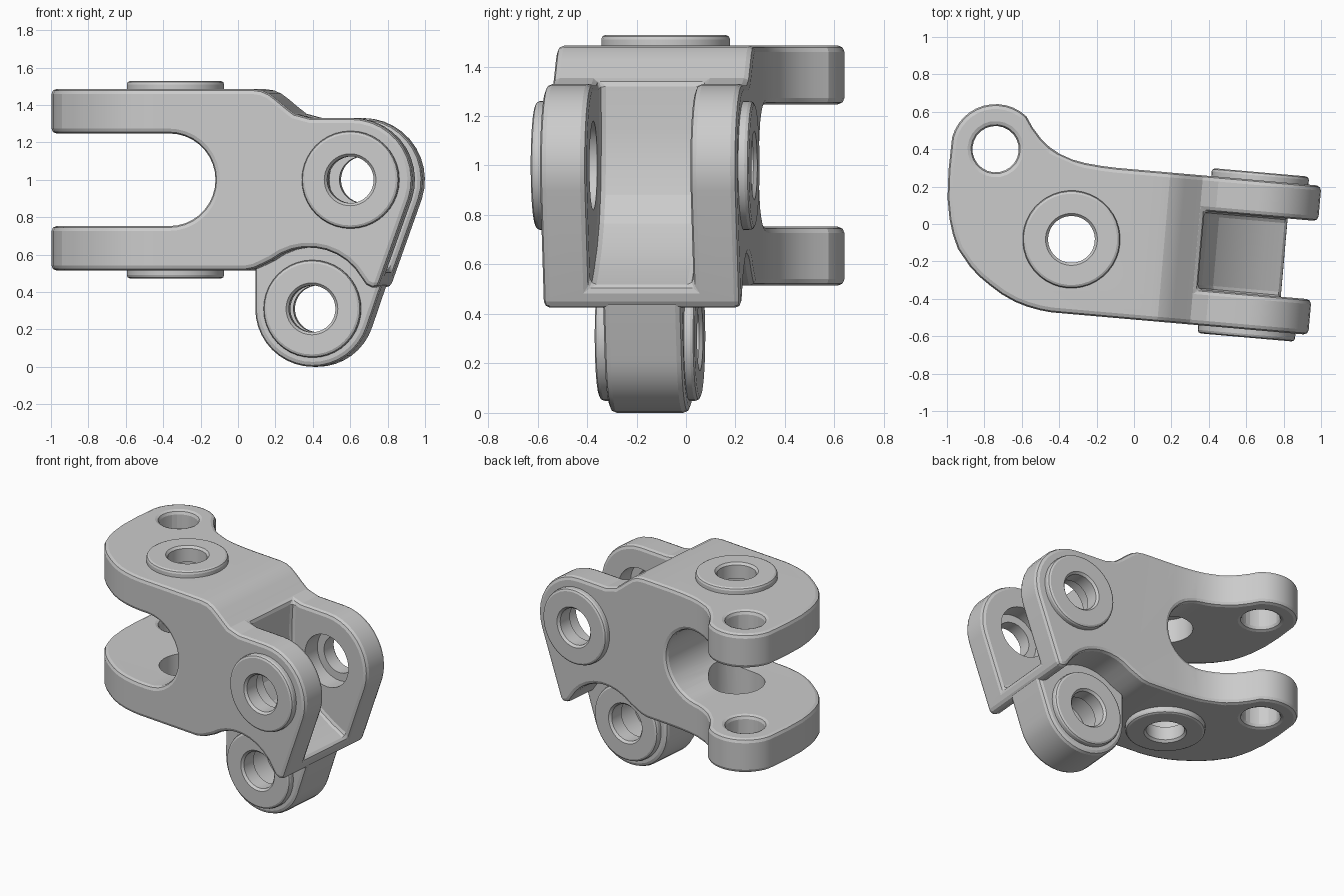
import bpy, bmesh
from math import sin, cos, radians, pi
from mathutils import Vector, Matrix

if "Cube" in bpy.data.objects:
    bpy.data.objects.remove(bpy.data.objects["Cube"])

MID = -0.109                       # centre plane of the part across its width
PIN = (0.65, 1.0)                  # fork pin (length, height)
LOW = (0.424, 0.31)                # lower lug pin
PIVOT = (-0.326, -0.111)           # vertical pivot (length, width)
EYE = (-0.772, 0.334)              # small eye (length, width)


def arc(c, r, a0, a1, n):
    return [(c[0] + r * cos(radians(a0 + (a1 - a0) * i / n)),
             c[1] + r * sin(radians(a0 + (a1 - a0) * i / n))) for i in range(n + 1)]


def finish(bm, name):
    bmesh.ops.recalc_face_normals(bm, faces=bm.faces)
    me = bpy.data.meshes.new(name)
    bm.to_mesh(me)
    bm.free()
    ob = bpy.data.objects.new(name, me)
    bpy.context.collection.objects.link(ob)
    return ob


def extrude(name, pts, axis, lo, hi):
    """Extrude a profile along Y (side profile) or Z (plan profile)."""
    def pos(p, d):
        return (p[0], d, p[1]) if axis == 'Y' else (p[0], p[1], d)
    bm = bmesh.new()
    a = [bm.verts.new(pos(p, lo)) for p in pts]
    b = [bm.verts.new(pos(p, hi)) for p in pts]
    n = len(pts)
    bm.faces.new(a)
    bm.faces.new(b[::-1])
    for i in range(n):
        bm.faces.new((a[i], b[i], b[(i + 1) % n], a[(i + 1) % n]))
    return finish(bm, name)


def apply(ob):
    dg = bpy.context.evaluated_depsgraph_get()
    me = bpy.data.meshes.new_from_object(ob.evaluated_get(dg))
    ob.modifiers.clear()
    ob.data = me


def boolean(ob, cutter, op='DIFFERENCE'):
    m = ob.modifiers.new("bool", 'BOOLEAN')
    m.operation, m.object, m.solver = op, cutter, 'EXACT'
    apply(ob)
    bpy.data.objects.remove(cutter)


def bevel(ob, width=0.026):
    m = ob.modifiers.new("bevel", 'BEVEL')
    m.width, m.segments = width, 2
    m.limit_method, m.angle_limit = 'ANGLE', radians(36)
    m.use_clamp_overlap = False
    apply(ob)


def bush(name, origin, out):
    """Raised ring with a chamfered bore; 'out' points away from the body."""
    prof = [(0.139, 0), (0.244, 0), (0.256, 0.006), (0.261, 0.018), (0.261, 0.06),
            (0.184, 0.06), (0.184, 0.11), (0.125, 0.11), (0.125, 0.015)]
    out = Vector(out)
    q = Vector((0, 0, 1)).rotation_difference(out)
    bm = bmesh.new()
    n = 40
    rings = [[bm.verts.new(Vector(origin) - out * a +
                           q @ Vector((r * cos(2 * pi * i / n), r * sin(2 * pi * i / n), 0)))
              for i in range(n)] for r, a in prof]
    for k, r0 in enumerate(rings):
        r1 = rings[(k + 1) % len(rings)]
        for i in range(n):
            j = (i + 1) % n
            bm.faces.new((r0[i], r0[j], r1[j], r1[i]))
    return finish(bm, name)


# Body: side profile intersected with plan profile
side = [(-1.3, 0.515), (0.08, 0.515), (0.13, 0.525), (0.17, 0.543)]
side += arc((0.424, 0.313), 0.325, 128, 30, 9)
side += [(0.73, 0.44), (0.76, 0.425), (0.795, 0.425)]
side += arc(PIN, 0.33, -18.2, 90, 11)
side += [(0.43, 1.33), (0.345, 1.353), (0.30, 1.388), (0.25, 1.43), (0.21, 1.46),
         (0.17, 1.478), (0.12, 1.485), (-1.3, 1.485)]
plan = arc(EYE, 0.241, 170, 52, 12)
plan += [(-0.585, 0.467), (-0.538, 0.414), (-0.485, 0.370), (-0.427, 0.338), (-0.36, 0.315),
         (-0.289, 0.302), (-0.2, 0.294), (-0.12, 0.291), (1.3, 0.291), (1.3, -0.509),
         (-0.4, -0.509), (-0.461, -0.503), (-0.53, -0.49), (-0.597, -0.470), (-0.67, -0.437),
         (-0.738, -0.395), (-0.80, -0.352), (-0.854, -0.303), (-0.926, -0.2155),
         (-0.96, -0.14), (-0.985, -0.059), (-1.005, 0.05), (-1.013, 0.2)]
body = extrude("knuckle_body", side, 'Y', -1, 1)
boolean(body, extrude("plan_cutter", plan, 'Z', 0, 2), 'INTERSECT')

# Rear slot between the two horizontal arms
slot = [(-1.4, 0.7525)] + arc((PIVOT[0], 1.0), 0.2475, -90, 90, 18) + [(-1.4, 1.2475)]
boolean(body, extrude("slot_cutter", slot, 'Y', -1.1, 1.1))

# Pocket between the two fork plates
pocket = [(0.385, 1.6), (0.36, 1.15), (0.365, 1.0), (0.39, 0.88), (0.45, 0.765),
          (0.55, 0.665), (0.7, 0.57), (0.85, 0.495), (1.4, 0.24), (1.4, 1.6)]
boolean(body, extrude("pocket_cutter", pocket, 'Y', MID - 0.21, MID + 0.21))

# Small eye through both arms, then soften every hard edge
boolean(body, extrude("eye_cutter", arc(EYE, 0.124, 0, 345, 23), 'Z', -1, 3))
bevel(body)

# Clearance bores for the fork pin and the vertical pivot
boolean(body, extrude("pin_cutter", arc(PIN, 0.18, 0, 351, 39), 'Y', -1.1, 1.1))
boolean(body, extrude("pivot_cutter", arc(PIVOT, 0.18, 0, 351, 39), 'Z', -1, 3))

# Lower lug
lug_pts = arc(LOW, 0.31, 180, 341.8, 18)
lug_pts += [(0.803, 0.46), (0.66, 0.56), (0.55, 0.635), (0.424, 0.68), (0.25, 0.66), (0.114, 0.56)]
lug = extrude("lower_lug", lug_pts, 'Y', MID - 0.16, MID + 0.16)
bevel(lug)
boolean(lug, extrude("lug_cutter", arc(LOW, 0.18, 0, 351, 39), 'Y', -1.1, 1.1))

# Raised bushes: one on each side of every pin
parts = [body, lug]
for s, label in ((-1, "a"), (1, "b")):
    parts.append(bush("fork_bush_" + label, (PIN[0], MID + s * 0.443, PIN[1]), (0, s, 0)))
    parts.append(bush("lug_bush_" + label, (LOW[0], MID + s * 0.203, LOW[1]), (0, s, 0)))
    parts.append(bush("pivot_bush_" + label, (PIVOT[0], PIVOT[1], 1.0 + s * 0.528), (0, 0, s)))

# The whole part is turned slightly about the vertical axis
turn = Matrix.Rotation(radians(-5), 4, 'Z')
bpy.ops.object.select_all(action='DESELECT')
for ob in parts:
    ob.data.transform(turn)
    ob.select_set(True)
bpy.context.view_layer.objects.active = body
bpy.ops.object.shade_smooth_by_angle(angle=radians(15))
